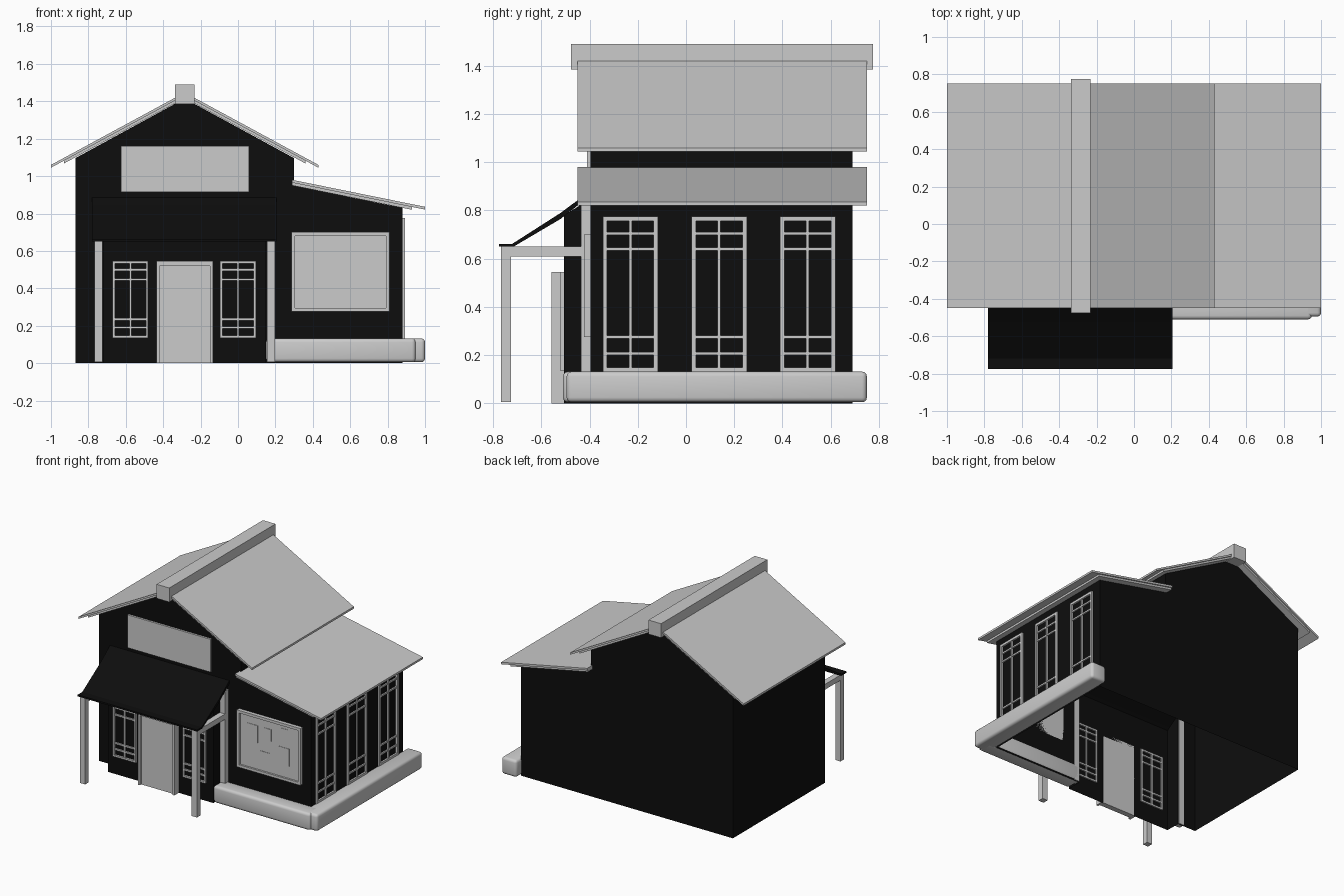
import bpy, bmesh

if "Cube" in bpy.data.objects:
    bpy.data.objects.remove(bpy.data.objects["Cube"])

black = bpy.data.materials.new("dark_paint")
black.diffuse_color = (0.004, 0.004, 0.004, 1)
black.use_nodes = True
black.node_tree.nodes["Principled BSDF"].inputs["Base Color"].default_value = black.diffuse_color


def finish(name, bm, mat=None):
    bmesh.ops.recalc_face_normals(bm, faces=bm.faces[:])
    me = bpy.data.meshes.new(name)
    bm.to_mesh(me)
    bm.free()
    ob = bpy.data.objects.new(name, me)
    bpy.context.collection.objects.link(ob)
    if mat:
        me.materials.append(mat)
    return ob


def add_box(bm, x0, x1, y0, y1, z0, z1):
    v = [bm.verts.new((x, y, z)) for x in (x0, x1) for y in (y0, y1) for z in (z0, z1)]
    for f in ((0, 1, 3, 2), (4, 6, 7, 5), (0, 4, 5, 1), (2, 3, 7, 6), (0, 2, 6, 4), (1, 5, 7, 3)):
        bm.faces.new([v[i] for i in f])


def boxes(name, dims, mat=None):
    bm = bmesh.new()
    for d in dims:
        add_box(bm, *d)
    return finish(name, bm, mat)


def prism(name, pts, a, b, axis='y', mat=None):
    """Extrude a profile: (x, z) along y, or (y, z) along x."""
    bm = bmesh.new()
    at = (lambda p, t: (p[0], t, p[1])) if axis == 'y' else (lambda p, t: (t, p[0], p[1]))
    r0 = [bm.verts.new(at(p, a)) for p in pts]
    r1 = [bm.verts.new(at(p, b)) for p in pts]
    bm.faces.new(r0)
    bm.faces.new(r1[::-1])
    n = len(pts)
    for i in range(n):
        bm.faces.new((r0[i], r1[i], r1[(i + 1) % n], r0[(i + 1) % n]))
    return finish(name, bm, mat)


CX = -0.285                      # ridge and entrance centre line
FRONT, BACK = -0.395, 0.69       # main wall planes
BX0, BX1, BY = -0.72, 0.15, -0.505  # entrance bay

# House walls: a shell without floor, open towards the entrance bay
outline = [(-0.87, 0), (-0.87, 1.096), (CX, 1.415), (0.30, 1.096), (0.30, 0.948), (0.88, 0.83), (0.88, 0)]
bm = bmesh.new()
f = [bm.verts.new((x, FRONT, z)) for x, z in outline]
b = [bm.verts.new((x, BACK, z)) for x, z in outline]
notch = [bm.verts.new((x, FRONT, z)) for x, z in ((BX1, 0), (BX1, 0.85), (BX0, 0.85), (BX0, 0))]
bm.faces.new(f + notch)
bm.faces.new(b[::-1])
for i in range(len(f) - 1):
    bm.faces.new((f[i], b[i], b[i + 1], f[i + 1]))
# Entrance bay: two cheeks, front and sloping top
n = notch
q = [bm.verts.new((x, BY, z)) for x, z in ((BX1, 0), (BX1, 0.78), (BX0, 0.78), (BX0, 0))]
for i in range(3):
    bm.faces.new((n[i], n[i + 1], q[i + 1], q[i]))
bm.faces.new(q)
finish("house_walls", bm, black)


# Roofs: an upper sheet and a shorter backing board on each slope
def slope(name, x_top, z_top, x_end, x_short, z_end):
    k = (z_end - z_top) / (x_end - x_top)
    for part, xe, d, y0, y1 in (("tiles", x_end, 0, -0.45, 0.75), ("board", x_short, 0.015, -0.44, 0.74)):
        ze = z_top + k * (xe - x_top)
        prism(f"{name}_{part}", [(x_top, z_top - d), (xe, ze - d), (xe, ze - d - 0.015),
                                 (x_top, z_top - d - 0.015)], y0, y1)


slope("roof_left", CX, 1.447, -1.0, -0.93, 1.06)
slope("roof_right", CX, 1.447, 0.43, 0.36, 1.06)
slope("wing_roof", 0.29, 0.98, 1.0, 0.93, 0.836)
boxes("ridge_beam", [(CX - 0.052, CX + 0.052, -0.477, 0.775, 1.385, 1.49)])

# Awning with flat front lip
prism("awning", [(-0.775, 0.662), (-0.72, 0.662), (-0.52, 0.79), (-0.45, 0.842), (-0.39, 0.89),
                 (-0.39, 0.865), (-0.45, 0.82), (-0.52, 0.765), (-0.715, 0.65), (-0.775, 0.65)],
      -0.78, 0.205, 'x', black)

# Porch posts, wall posts and rails, one set on each side
for side, x in (("left", -0.767), ("right", 0.155)):
    boxes(f"porch_frame_{side}", [
        (x, x + 0.043, -0.767, -0.725, 0.005, 0.65),
        (x, x + 0.043, -0.725, -0.435, 0.61, 0.65),
        (x, x + 0.043, -0.435, -0.39, 0.005, 0.82)])

# Sign panel
boxes("sign_panel", [(-0.625, 0.06, -0.41, FRONT, 0.915, 1.16)])

# Door with frame
boxes("door_frame", [(-0.435, -0.42, -0.557, BY, 0, 0.545), (-0.15, -0.135, -0.557, BY, 0, 0.545),
                     (-0.42, -0.15, -0.557, BY, 0.52, 0.545)])
boxes("door_panel", [(-0.42, -0.15, -0.54, -0.50, 0, 0.52)])


# Lattice windows: u runs along the wall, (d0, d1) is the depth
def window(name, u0, u1, z0, z1, w, rows, d0, d1, on_side):
    m = (u0 + u1) / 2
    t = 0.006
    bars = [(u0, u0 + w, z0, z1, 0), (u1 - w, u1, z0, z1, 0),
            (u0 + w, u1 - w, z0, z0 + w, 0), (u0 + w, u1 - w, z1 - w, z1, 0),
            (m - t, m + t, z0 + w, z1 - w, 0.002)]
    bars += [(u0 + w, u1 - w, r - t, r + t, 0.003) for r in rows]
    if on_side:
        boxes(name, [(d0, d1 - s, a, c, p, r) for a, c, p, r, s in bars])
    else:
        boxes(name, [(a, c, d0 + s, d1, p, r) for a, c, p, r, s in bars])


for i, u in enumerate((-0.67, -0.095)):
    window(f"front_window_{i + 1}", u, u + 0.19, 0.135, 0.545, 0.013,
           (0.50, 0.447, 0.235, 0.19), -0.52, -0.495, False)
for i, u in enumerate((-0.345, 0.023, 0.39)):
    window(f"side_window_{i + 1}", u, u + 0.229, 0.13, 0.775, 0.018,
           (0.705, 0.64, 0.275, 0.207), 0.875, 0.893, True)

# Notice board with frame and papers
x0, x1, z0, z1, w = 0.285, 0.81, 0.275, 0.70, 0.02
boxes("notice_frame", [(x0, x0 + w, -0.422, FRONT, z0, z1), (x1 - w, x1, -0.422, FRONT, z0, z1),
                       (x0 + w, x1 - w, -0.422, FRONT, z0, z0 + w), (x0 + w, x1 - w, -0.422, FRONT, z1 - w, z1)])
boxes("notice_board", [(x0 + w, x1 - w, -0.408, FRONT, z0 + w, z1 - w)])
boxes("notice_papers", [(a, c, -0.411, -0.408, p, r) for a, c, p, r in (
    (0.36, 0.45, 0.49, 0.62), (0.505, 0.56, 0.53, 0.62), (0.64, 0.70, 0.56, 0.655),
    (0.625, 0.71, 0.385, 0.515), (0.47, 0.555, 0.315, 0.44))])

# Rounded plinths along the front and side of the wing
for name, d in (("front_plinth", (0.15, 0.95, -0.51, -0.39, 0.005, 0.132)),
                ("side_plinth", (0.875, 1.0, -0.495, 0.75, 0.005, 0.132))):
    ob = boxes(name, [d])
    mod = ob.modifiers.new("round", 'BEVEL')
    mod.width = 0.02
    mod.segments = 3
    bpy.ops.object.select_all(action='DESELECT')
    ob.select_set(True)
    bpy.context.view_layer.objects.active = ob
    bpy.ops.object.modifier_apply(modifier="round")
    bpy.ops.object.shade_smooth_by_angle()
